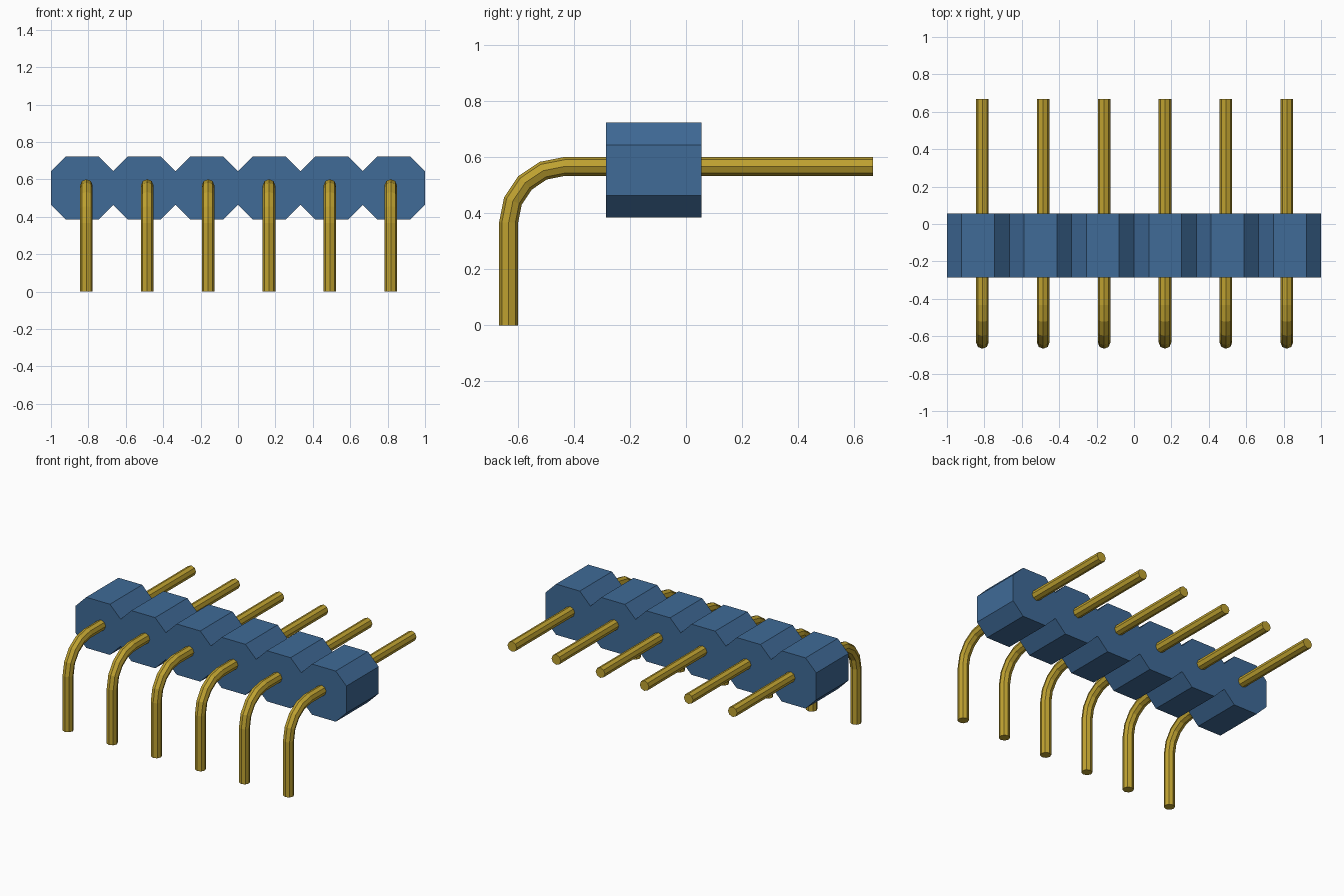
import bpy, bmesh, math
from mathutils import Vector

cube = bpy.data.objects.get("Cube")
if cube:
    bpy.data.objects.remove(cube, do_unlink=True)


def material(name, rgb):
    mat = bpy.data.materials.new(name)
    mat.use_nodes = True
    mat.diffuse_color = (*rgb, 1)
    mat.node_tree.nodes["Principled BSDF"].inputs["Base Color"].default_value = (*rgb, 1)
    return mat


def finish(bm, name, mat):
    bmesh.ops.recalc_face_normals(bm, faces=bm.faces)
    mesh = bpy.data.meshes.new(name)
    bm.to_mesh(mesh)
    bm.free()
    mesh.materials.append(mat)
    obj = bpy.data.objects.new(name, mesh)
    bpy.context.collection.objects.link(obj)
    return obj


blue = material("blue plastic", (0.05, 0.145, 0.31))
gold = material("gold metal", (0.52, 0.36, 0.03))

COUNT = 6
PITCH = 2 / COUNT
Z_LOW, Z_HIGH = 0.385, 0.723
CHAMFER = 0.079

# Housing: a row of joined octagonal cells, extruded front to back
top, bottom = [], []
for i in range(COUNT):
    left = -1 + i * PITCH
    cell = [(left, CHAMFER), (left + CHAMFER, 0), (left + PITCH - CHAMFER, 0)]
    top += [(x, Z_HIGH - d) for x, d in cell]
    bottom += [(x, Z_LOW + d) for x, d in cell]
top.append((1, Z_HIGH - CHAMFER))
bottom.append((1, Z_LOW + CHAMFER))
bm = bmesh.new()
face = bm.faces.new([bm.verts.new((x, -0.285, z)) for x, z in top + bottom[::-1]])
extruded = bmesh.ops.extrude_face_region(bm, geom=[face])["geom"]
bmesh.ops.translate(bm, vec=(0, 0.34, 0),
                    verts=[g for g in extruded if isinstance(g, bmesh.types.BMVert)])
finish(bm, "housing", blue)

# Pin centre line: straight back tail, quarter bend, vertical leg
SIDES, RADIUS, BEND, STEPS = 8, 0.034, 0.2, 4
Y_LEG, Z_TAIL = -0.633, 0.567
path = [(0.667, Z_TAIL, 0)]
for k in range(STEPS + 1):
    a = math.pi / 2 * k / STEPS
    path.append((Y_LEG + BEND - BEND * math.sin(a), Z_TAIL - BEND + BEND * math.cos(a), a))
path.append((Y_LEG, 0, math.pi / 2))


def pin(name, x):
    bm = bmesh.new()
    rings = []
    for y, z, a in path:
        outward = Vector((0, -math.sin(a), math.cos(a)))
        ring = []
        for s in range(SIDES):
            t = 2 * math.pi * s / SIDES
            offset = outward * RADIUS * math.cos(t) + Vector((RADIUS * math.sin(t), 0, 0))
            ring.append(bm.verts.new(Vector((x, y, z)) + offset))
        rings.append(ring)
    for r1, r2 in zip(rings, rings[1:]):
        for s in range(SIDES):
            n = (s + 1) % SIDES
            bm.faces.new((r1[s], r1[n], r2[n], r2[s]))
    bm.faces.new(rings[0])
    bm.faces.new(rings[-1][::-1])
    finish(bm, name, gold)


# Six evenly spaced pins
for i in range(COUNT):
    pin(f"pin_{i + 1}", 0.003 + (i - 2.5) * 0.3255)
